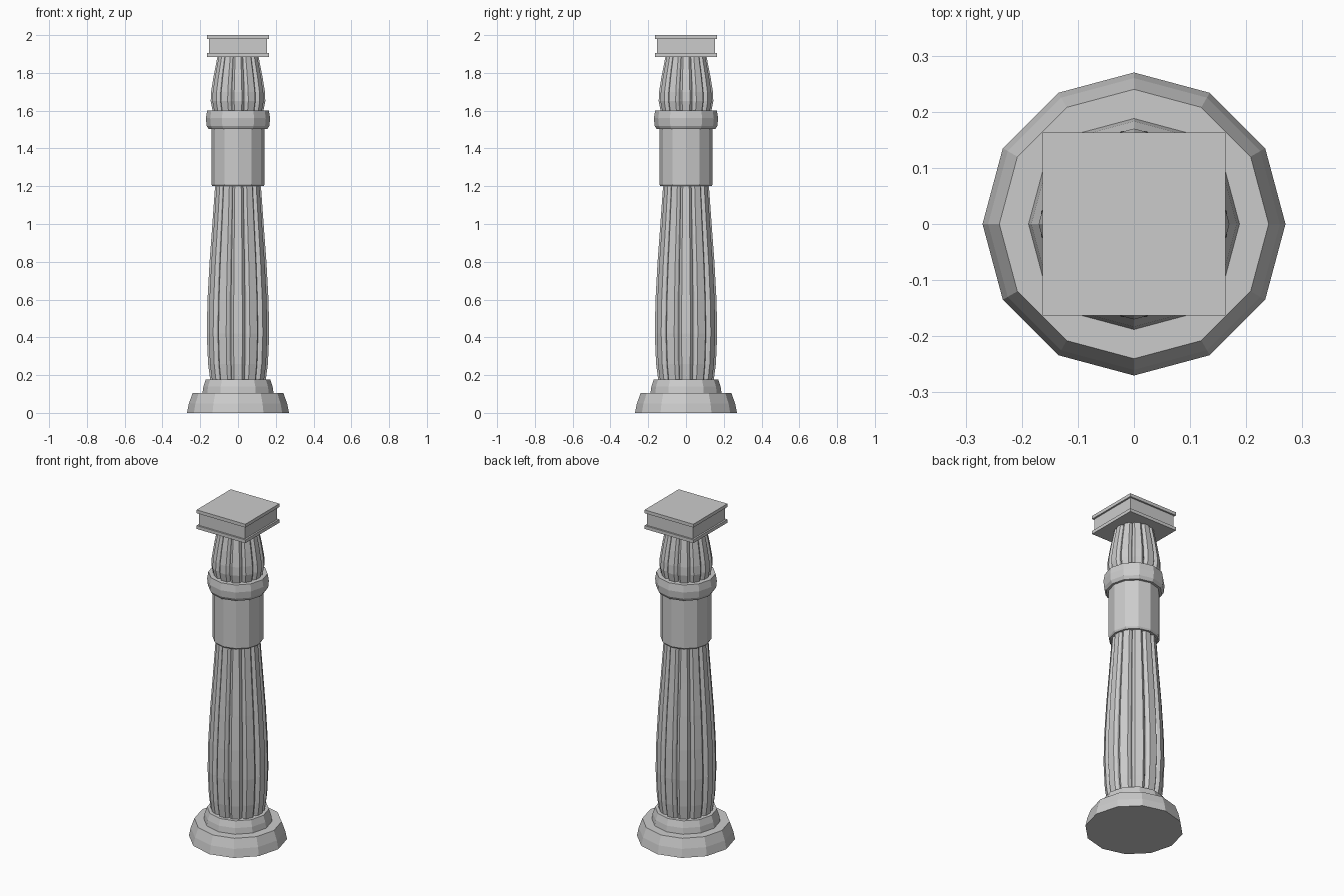
import bpy
import bmesh
from math import sin, cos, radians

if "Cube" in bpy.data.objects:
    bpy.data.objects.remove(bpy.data.objects["Cube"], do_unlink=True)

stone = bpy.data.materials.new("grey stone")
stone.use_nodes = True
GREY = (0.6, 0.6, 0.6, 1)
stone.diffuse_color = GREY
stone.node_tree.nodes["Principled BSDF"].inputs["Base Color"].default_value = GREY

SIDES = 12
STEP = 360 / SIDES
ROUND = [(0, 1)]
# One lobe and its groove: angle offset in degrees, share of the radius
FLUTED = [(-13, 0.93), (-8, 1), (8, 1), (13, 0.93), (15, 0.87)]


def stack(name, profile, section):
    """Loft a closed solid through (radius, height) rings of one section."""
    bm = bmesh.new()
    rings = []
    for radius, z in profile:
        rings.append([bm.verts.new((radius * k * cos(a), radius * k * sin(a), z))
                      for a, k in section])
    count = len(section)
    for low, high in zip(rings, rings[1:]):
        for i in range(count):
            j = (i + 1) % count
            bm.faces.new((low[i], low[j], high[j], high[i]))
    bm.faces.new(rings[0][::-1])
    bm.faces.new(rings[-1])
    mesh = bpy.data.meshes.new(name)
    bm.to_mesh(mesh)
    bm.free()
    mesh.materials.append(stone)
    obj = bpy.data.objects.new(name, mesh)
    bpy.context.collection.objects.link(obj)
    return obj


def around(pattern):
    """Repeat a pattern of (angle, scale) on every side of the column."""
    return [(radians(i * STEP + a), k) for i in range(SIDES) for a, k in pattern]


round_section = around(ROUND)
fluted_section = around(FLUTED)
square_section = [(radians(45 + 90 * i), 2 ** 0.5) for i in range(4)]

# Stepped foot
stack("base", [(0.27, 0), (0.26, 0.05), (0.24, 0.105)], round_section)
stack("base_step", [(0.188, 0.105), (0.183, 0.14), (0.17, 0.178)], round_section)

# Swelling fluted shaft
stack("shaft", [(0.148, 0.17), (0.16, 0.26), (0.167, 0.42), (0.163, 0.6),
                (0.152, 0.8), (0.137, 1.0), (0.122, 1.21)], fluted_section)

# Plain drum and its collar
stack("drum", [(0.135, 1.2), (0.141, 1.21), (0.141, 1.51)], round_section)
stack("collar", [(0.155, 1.502), (0.166, 1.52), (0.17, 1.56), (0.163, 1.602)],
      round_section)

# Fluted bell under the cap
stack("bell", [(0.135, 1.595), (0.146, 1.65), (0.144, 1.7), (0.131, 1.78),
               (0.109, 1.89)], fluted_section)

# Square cap with a recessed band
stack("cap", [(0.163, 1.885), (0.163, 1.905), (0.153, 1.905), (0.153, 1.98),
              (0.163, 1.98), (0.163, 2.0)], square_section)
